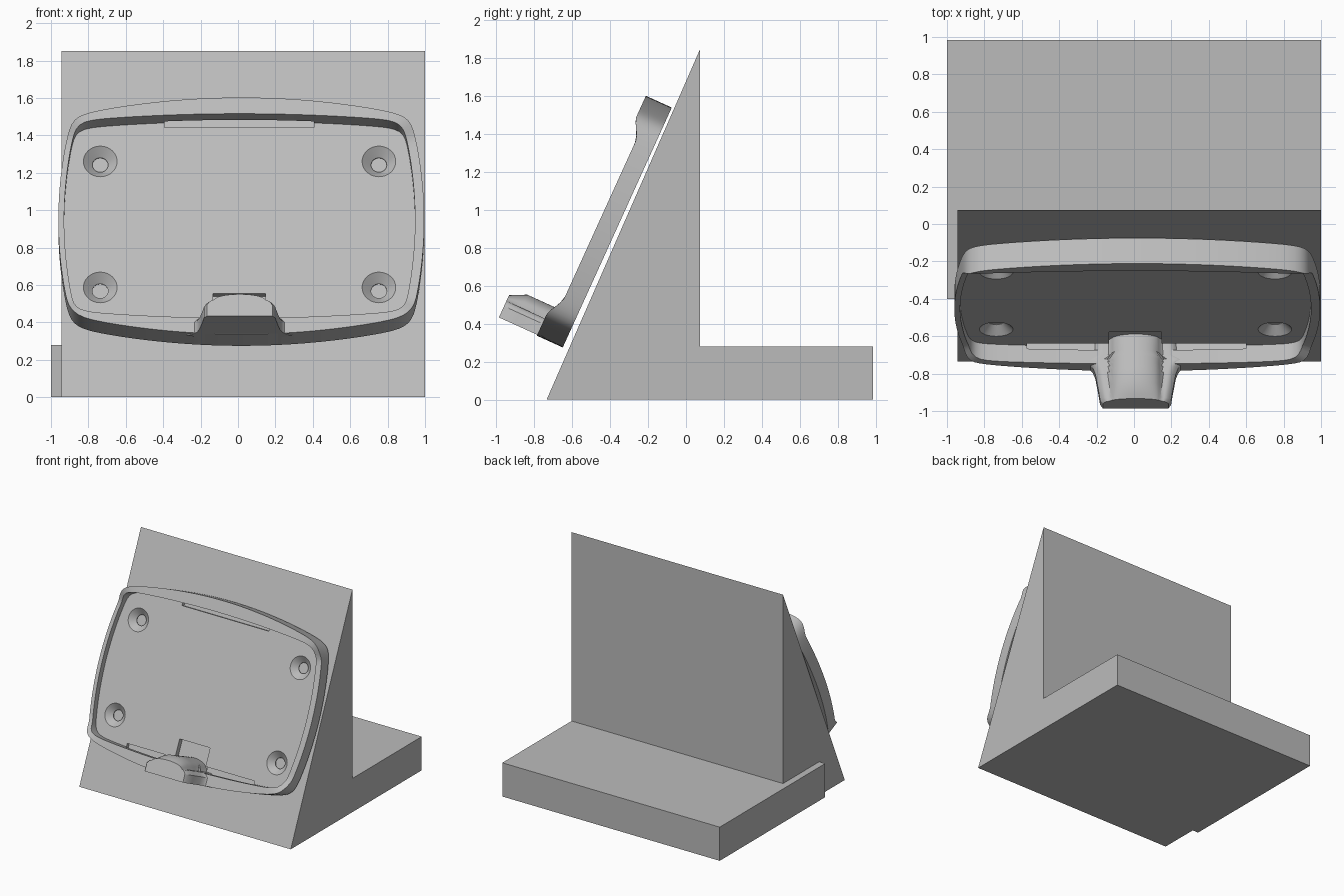
import bpy, bmesh, math
from mathutils import Matrix, Vector

cube = bpy.data.objects.get("Cube")
if cube:
    bpy.data.objects.remove(cube, do_unlink=True)

grey = bpy.data.materials.new("light_grey")
grey.use_nodes = True
colour = (0.5, 0.5, 0.5, 1)
grey.diffuse_color = colour
grey.node_tree.nodes["Principled BSDF"].inputs["Base Color"].default_value = colour

# Tray space: x across, y up the slope, z out of the slope
TILT = Matrix.Translation((0.0175, -0.3625, 0.9075)) @ Matrix.Rotation(math.radians(65.56), 4, 'X')


def finish(name, bm, matrix=Matrix()):
    bmesh.ops.recalc_face_normals(bm, faces=bm.faces)
    mesh = bpy.data.meshes.new(name)
    bm.to_mesh(mesh)
    bm.free()
    mesh.materials.append(grey)
    obj = bpy.data.objects.new(name, mesh)
    obj.matrix_world = matrix
    bpy.context.collection.objects.link(obj)
    return obj


def loft(bm, rings, closed=False):
    loops = [[bm.verts.new(p) for p in ring] for ring in rings]
    n = len(loops[0])
    for a, b in zip(loops, loops[1:]):
        for i in range(n):
            j = (i + 1) % n
            bm.faces.new((a[i], a[j], b[j], b[i]))
    bm.faces.new(loops[0])
    bm.faces.new(loops[-1])


def combine(target, other, operation):
    mod = target.modifiers.new("combine", 'BOOLEAN')
    mod.operation = operation
    mod.solver = 'EXACT'
    mod.object = other
    bpy.context.view_layer.update()
    graph = bpy.context.evaluated_depsgraph_get()
    mesh = bpy.data.meshes.new_from_object(target.evaluated_get(graph))
    target.modifiers.clear()
    target.data = mesh
    bpy.data.objects.remove(other, do_unlink=True)


def smooth(obj):
    bpy.ops.object.select_all(action='DESELECT')
    obj.select_set(True)
    bpy.context.view_layer.objects.active = obj
    bpy.ops.object.shade_smooth_by_angle(angle=math.radians(30))


def box(name, x0, x1, y0, y1, z0, z1, matrix=Matrix()):
    bm = bmesh.new()
    loft(bm, [[(x0, y0, z), (x1, y0, z), (x1, y1, z), (x0, y1, z)] for z in (z0, z1)])
    return finish(name, bm, matrix)


# Stand: leaning wedge joined to a flat foot
bm = bmesh.new()
side = [(-0.735, 0), (0.075, 0), (0.075, 1.85)]
loft(bm, [[(x, y, z) for y, z in side] for x in (-0.945, 1)])
stand = finish("stand", bm)
combine(stand, box("foot", -1, 1, -0.4, 0.985, 0, 0.28), 'UNION')


# Tray outline: rounded rectangle with bulging sides
def outline(a, b, bulge_x, bulge_y, shift=0, count=240, p=24):
    def reach(s, c, size, k):
        return 2 * size / (s + math.sqrt(s * s + 4 * k * c * c * size))
    points = []
    for i in range(count):
        t = 2 * math.pi * (i + 0.5) / count
        c, s = math.cos(t), math.sin(t)
        r1 = reach(abs(s), abs(c), b, bulge_y)
        r2 = reach(abs(c), abs(s), a, bulge_x)
        r = (r1 ** -p + r2 ** -p) ** (-1 / p)
        points.append((r * c + shift, r * s))
    return points


def rim_height(y):
    t = min(max((abs(y) - 0.45) / 0.13, 0), 1)
    return 0.1 + 0.05 * t * t * (3 - 2 * t)


SHIFT = -0.009
FLOOR = 0.05
outer = outline(0.978, 0.695, 0.2, 0.13)
inner = outline(0.938, 0.6, 0.2, 0.055, SHIFT)
bm = bmesh.new()
loft(bm, [[(x, y, 0) for x, y in outer],
          [(x, y, rim_height(y)) for x, y in outer],
          [(x, y, rim_height(y)) for x, y in inner],
          [(x, y, FLOOR) for x, y in inner]])
tray = finish("tray", bm, TILT)

# Countersunk screw holes
for x in (-0.745, 0.745):
    for y in (-0.375, 0.365):
        bm = bmesh.new()
        rings = []
        for r, z in ((0.042, -0.05), (0.042, 0.004), (0.09, FLOOR), (0.09, 0.08)):
            rings.append([(x + SHIFT + r * math.cos(math.tau * i / 40),
                           y + r * math.sin(math.tau * i / 40), z) for i in range(40)])
        loft(bm, rings)
        combine(tray, finish("hole_cutter", bm, TILT), 'DIFFERENCE')

# Floor slots along the top and bottom walls, and the plug pocket
for x0, x1, y0, y1, z0, z1 in ((-0.41, 0.39, 0.563, 0.625, 0.02, 0.07),
                               (-0.59, 0.58, -0.62, -0.555, 0.02, 0.07),
                               (-0.15, 0.13, -0.6, -0.41, 0.01, 0.07)):
    combine(tray, box("slot_cutter", x0, x1, y0, y1, z0, z1, TILT), 'DIFFERENCE')
smooth(tray)

# Plug holder: flared block with a rounded ridge on top
bm = bmesh.new()
rings = []
for z, half, drop in ((0.012, 0.22, 0), (0.1, 0.225, 0), (0.125, 0.28, 0), (0.14, 0.25, 0),
                      (0.165, 0.228, 0), (0.2, 0.215, 0), (0.285, 0.2, 0),
                      (0.35, 0.19, 0.03), (0.372, 0.175, 0.042)):
    ring = [(-half + SHIFT, -0.69, z)]
    for i in range(41):
        x = half * (i / 20 - 1)
        ridge = math.sqrt(max(0, 1 - (x / 0.135) ** 2))
        edge = max(0, abs(x) / half - 0.8) / 0.2
        y = -0.595 + 0.076 * ridge - drop * ridge - 0.03 * edge * edge
        ring.append((x + SHIFT, y, z))
    ring.append((half + SHIFT, -0.69, z))
    rings.append(ring)
loft(bm, rings)
smooth(finish("plug_holder", bm, TILT))
